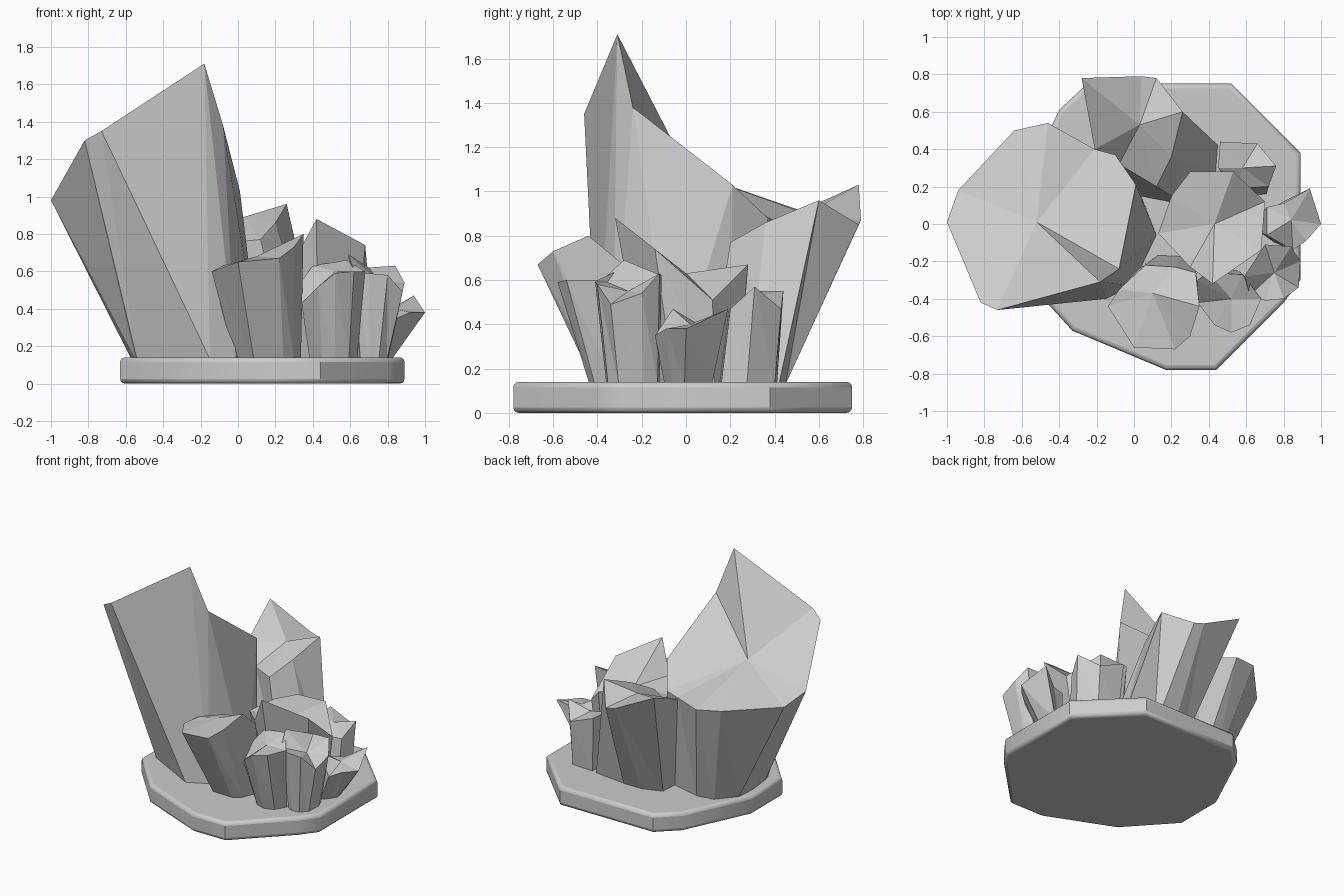
import bpy, bmesh

BASE_Z = 0.14


def make_object(name, bm):
    bmesh.ops.recalc_face_normals(bm, faces=bm.faces)
    mesh = bpy.data.meshes.new(name)
    bm.to_mesh(mesh)
    bm.free()
    ob = bpy.data.objects.new(name, mesh)
    bpy.context.collection.objects.link(ob)
    return ob


def crystal(name, tip, rim, foot=None, centre=None, scale=(0.7, 0.7)):
    """Flaring prism: jagged rim fanned to a tip point, walls down to a foot ring."""
    n = len(rim)
    if foot is None:
        mx = (min(p[0] for p in rim) + max(p[0] for p in rim)) / 2
        my = (min(p[1] for p in rim) + max(p[1] for p in rim)) / 2
        foot = [(centre[0] + (x - mx) * scale[0], centre[1] + (y - my) * scale[1])
                for x, y, z in rim]
    bm = bmesh.new()
    top = [bm.verts.new(p) for p in rim]
    low = [bm.verts.new((x, y, BASE_Z - 0.01)) for x, y in foot]
    c = bm.verts.new(tip)
    for i in range(n):
        j = (i + 1) % n
        bm.faces.new((top[i], top[j], c))
        bm.faces.new((low[i], low[j], top[i]))
        bm.faces.new((low[j], top[j], top[i]))
    bm.faces.new(low[::-1])
    return make_object(name, bm)


# rock slab with a rounded edge
outline = [(0.44, -0.78), (0.80, -0.42), (0.89, -0.30), (0.89, 0.38), (0.52, 0.75),
           (-0.25, 0.75), (-0.40, 0.61), (-0.63, 0.12), (-0.63, -0.24),
           (-0.33, -0.57), (0.17, -0.78)]
bm = bmesh.new()
face = bm.faces.new([bm.verts.new((x, y, 0)) for x, y in outline])
ext = bmesh.ops.extrude_face_region(bm, geom=[face])
for v in ext["geom"]:
    if isinstance(v, bmesh.types.BMVert):
        v.co.z = BASE_Z
slab = make_object("rock_base", bm)
bev = slab.modifiers.new("edge", 'BEVEL')
bev.width, bev.segments, bev.limit_method = 0.025, 3, 'ANGLE'
bev.angle_limit = 1.2
bpy.context.view_layer.objects.active = slab
slab.select_set(True)
bpy.ops.object.shade_smooth_by_angle(angle=0.7)

# tall left crystal
crystal("large_crystal", (-0.52, 0.01, 1.09),
        [(-1.0, 0.01, 0.98), (-0.82, -0.42, 1.30), (-0.73, -0.46, 1.35), (-0.18, -0.31, 1.71),
         (-0.08, -0.24, 1.38), (0.01, 0.21, 1.03), (-0.10, 0.37, 0.88), (-0.21, 0.40, 0.87),
         (-0.46, 0.54, 0.90), (-0.64, 0.50, 0.92), (-0.94, 0.18, 0.91)],
        foot=[(-0.57, 0.03), (-0.55, -0.15), (-0.54, -0.19), (-0.15, -0.40), (-0.01, -0.33),
              (0.12, -0.06), (0.02, 0.20), (-0.08, 0.27), (-0.32, 0.33), (-0.45, 0.31),
              (-0.56, 0.18)])

# back crystal
crystal("back_crystal", (0.03, 0.53, 0.89),
        [(-0.28, 0.78, 1.03), (-0.21, 0.40, 0.86), (-0.08, 0.32, 0.75), (0.12, 0.20, 0.77),
         (0.20, 0.36, 0.86), (0.26, 0.60, 0.96), (0.12, 0.78, 0.85), (0.04, 0.79, 0.87)],
        foot=[(-0.09, 0.40), (-0.10, 0.27), (0.02, 0.15), (0.28, 0.10), (0.44, 0.28),
              (0.45, 0.42), (0.20, 0.45), (0.05, 0.45)])

# middle crystal behind the small ones
crystal("middle_crystal", (0.43, 0.0, 0.63),
        [(0.42, -0.32, 0.88), (0.68, -0.14, 0.74), (0.70, 0.12, 0.51), (0.53, 0.28, 0.67),
         (0.30, 0.28, 0.66), (0.20, 0.15, 0.65), (0.13, -0.05, 0.62), (0.30, -0.23, 0.66)],
        centre=(0.42, 0.03), scale=(0.8, 0.7))

# front left crystal
crystal("front_left_crystal", (0.10, -0.37, 0.68),
        [(-0.14, -0.44, 0.60), (0.0, -0.66, 0.65), (0.22, -0.67, 0.67), (0.30, -0.60, 0.73),
         (0.35, -0.44, 0.80), (0.33, -0.26, 0.65), (0.22, -0.23, 0.63), (0.06, -0.22, 0.64),
         (-0.08, -0.35, 0.63)],
        centre=(0.16, -0.29), scale=(0.72, 0.55))

# front right crystal
crystal("front_right_crystal", (0.52, -0.40, 0.60),
        [(0.34, -0.42, 0.43), (0.43, -0.54, 0.52), (0.52, -0.58, 0.59), (0.62, -0.54, 0.60),
         (0.68, -0.40, 0.60), (0.58, -0.27, 0.66), (0.40, -0.26, 0.63), (0.34, -0.30, 0.55)],
        centre=(0.51, -0.34), scale=(0.75, 0.6))

# right crystal
crystal("right_crystal", (0.75, -0.26, 0.55),
        [(0.59, -0.28, 0.69), (0.62, -0.38, 0.60), (0.70, -0.41, 0.59), (0.80, -0.40, 0.58),
         (0.88, -0.34, 0.49), (0.89, -0.20, 0.54), (0.84, -0.12, 0.63), (0.70, -0.11, 0.62)],
        centre=(0.72, -0.24), scale=(0.55, 0.8))

# small far right crystal
crystal("small_right_crystal", (0.84, 0.02, 0.40),
        [(1.0, 0.0, 0.38), (0.94, 0.19, 0.47), (0.80, 0.11, 0.39), (0.71, 0.09, 0.38),
         (0.71, -0.06, 0.47), (0.85, -0.14, 0.35), (0.92, -0.09, 0.38)],
        centre=(0.75, 0.01), scale=(0.5, 0.65))

# small back right crystal
crystal("small_back_crystal", (0.58, 0.30, 0.52),
        [(0.76, 0.31, 0.57), (0.66, 0.43, 0.47), (0.46, 0.44, 0.55), (0.45, 0.30, 0.55),
         (0.55, 0.19, 0.46), (0.72, 0.20, 0.47)],
        centre=(0.61, 0.28), scale=(0.85, 1.05))
